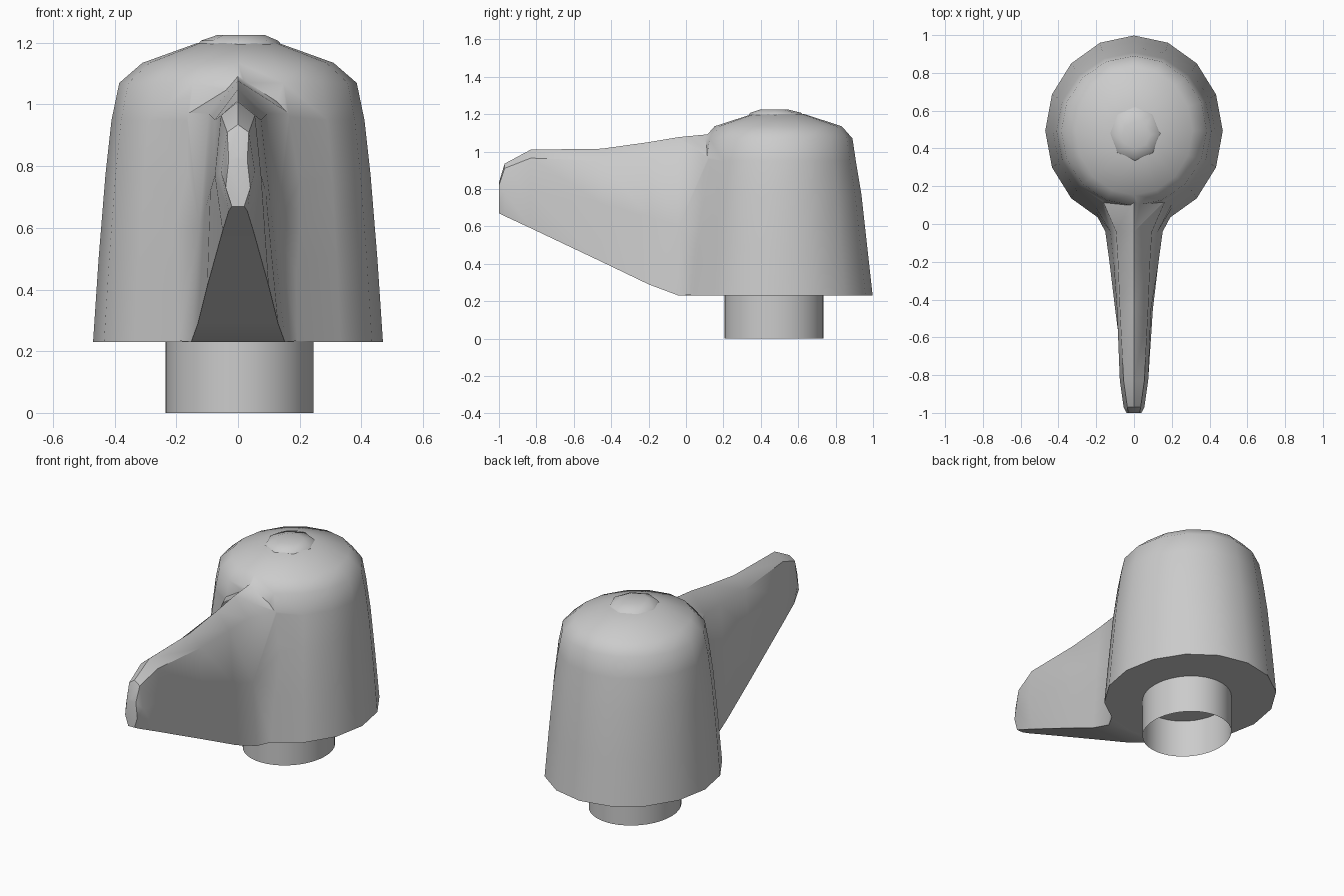
import bpy, bmesh, math

if "Cube" in bpy.data.objects:
    bpy.data.objects.remove(bpy.data.objects["Cube"])


def loft(name, rings, cap_start=True, cap_end=True):
    """Skin a list of equal-length closed point rings."""
    bm = bmesh.new()
    vr = [[bm.verts.new(p) for p in ring] for ring in rings]
    n = len(vr[0])
    for a, b in zip(vr, vr[1:]):
        for i in range(n):
            j = (i + 1) % n
            bm.faces.new((a[i], a[j], b[j], b[i]))
    if cap_start:
        bm.faces.new(vr[0][::-1])
    if cap_end:
        bm.faces.new(vr[-1])
    bmesh.ops.recalc_face_normals(bm, faces=bm.faces)
    mesh = bpy.data.meshes.new(name)
    bm.to_mesh(mesh)
    bm.free()
    ob = bpy.data.objects.new(name, mesh)
    bpy.context.collection.objects.link(ob)
    return ob


def ellipse(rx, ry, cx, cy, z, n):
    return [(cx + rx * math.cos(math.tau * i / n),
             cy + ry * math.sin(math.tau * i / n), z) for i in range(n)]


def select_only(ob):
    bpy.ops.object.select_all(action='DESELECT')
    ob.select_set(True)
    bpy.context.view_layer.objects.active = ob


def smooth(ob, degrees):
    select_only(ob)
    bpy.ops.object.shade_smooth_by_angle(angle=math.radians(degrees))


# Tapered bell-shaped hub: x radius, y radius, z
profile = [(0.47, 0.505, 0.23), (0.452, 0.475, 0.5), (0.43, 0.445, 0.77),
           (0.41, 0.415, 0.95), (0.385, 0.397, 1.07), (0.31, 0.34, 1.135),
           (0.13, 0.14, 1.2)]
hub = loft("handle_hub", [ellipse(rx, ry, 0, 0.493, z, 16) for rx, ry, z in profile])

# Lever fin: y, bottom (half width, z), middle, shoulder, crest z
sections = [
    (0.20, (0.28, 0.24), (0.27, 0.60), (0.20, 0.97), 1.10),
    (-0.04, (0.152, 0.23), (0.125, 0.60), (0.095, 0.97), 1.077),
    (-0.20, (0.13, 0.29), (0.108, 0.65), (0.085, 0.96), 1.05),
    (-0.45, (0.10, 0.41), (0.09, 0.72), (0.075, 0.95), 1.015),
    (-0.83, (0.05, 0.59), (0.075, 0.77), (0.055, 0.965), 1.01),
    (-0.97, (0.03, 0.655), (0.055, 0.78), (0.035, 0.91), 0.935),
    (-1.00, (0.02, 0.67), (0.04, 0.73), (0.03, 0.82), 0.835),
]
rings = []
for y, *side, crest in sections:
    right = [(w, y, z) for w, z in side]
    left = [(-w, y, z) for w, z in reversed(side)]
    rings.append(right + [(0, y, crest)] + left)
lever = loft("lever", rings)

# Fuse the lever into the hub so the joint shades as one casting
mod = hub.modifiers.new("join_lever", 'BOOLEAN')
mod.operation = 'UNION'
mod.solver = 'EXACT'
mod.object = lever
select_only(hub)
bpy.ops.object.modifier_apply(modifier=mod.name)
bpy.data.objects.remove(lever)
hub.name = "handle_body"
smooth(hub, 45)

# Small faceted button on the crown
button = loft("top_button", [
    ellipse(0.135, 0.145, 0.005, 0.48, 1.195, 8),
    ellipse(0.125, 0.135, 0.005, 0.48, 1.207, 8),
    ellipse(0.075, 0.07, 0.01, 0.47, 1.226, 8)])
smooth(button, 40)

# Open tubular stem under the hub
stem = loft("stem_sleeve", [ellipse(0.24, 0.265, 0.005, 0.47, z, 40)
                            for z in (0.0, 0.23)], False, False)
smooth(stem, 40)
